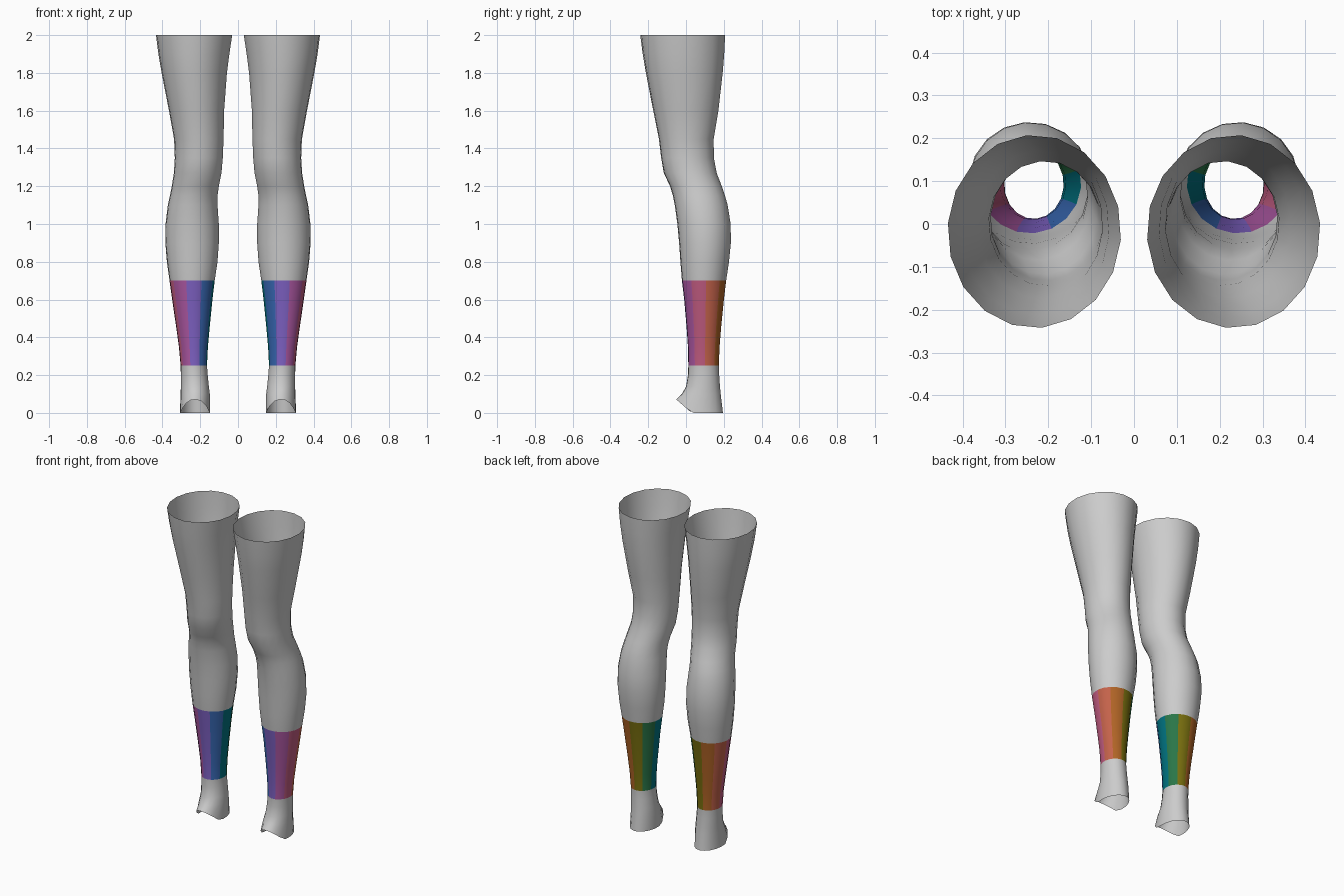
import bpy
import bmesh
import math

cube = bpy.data.objects.get("Cube")
if cube:
    bpy.data.objects.remove(cube, do_unlink=True)


def linear(c):
    c /= 255
    return c / 12.92 if c <= 0.04045 else ((c + 0.055) / 1.055) ** 2.4


def make_material(name, rgb):
    colour = [linear(c) for c in rgb] + [1.0]
    mat = bpy.data.materials.new(name)
    mat.use_nodes = True
    mat.diffuse_color = colour
    mat.node_tree.nodes["Principled BSDF"].inputs["Base Color"].default_value = colour
    return mat


# Grey for the leg, then nine hues running around the shin band
materials = [make_material(n, c) for n, c in (
    ("light grey", (204, 204, 204)),
    ("salmon", (197, 99, 75)),
    ("orange", (176, 100, 38)),
    ("olive", (122, 112, 15)),
    ("green", (42, 118, 72)),
    ("teal", (0, 114, 128)),
    ("blue", (55, 103, 178)),
    ("purple", (126, 97, 195)),
    ("magenta", (170, 86, 160)),
    ("rose", (192, 91, 128)),
)]

SIDES = 18
START = math.radians(5)
BAND_LOW, BAND_HIGH = 0.25, 0.70

# Leg cross-sections: height, inner x, outer x, front y, back y
SECTIONS = (
    (0.00, 0.147, 0.308, -0.052, 0.196),
    (0.10, 0.149, 0.304, -0.022, 0.184),
    (0.14, 0.154, 0.303, 0.000, 0.180),
    (0.20, 0.160, 0.303, 0.010, 0.176),
    (0.25, 0.164, 0.304, 0.012, 0.174),
    (0.35, 0.159, 0.313, 0.010, 0.178),
    (0.45, 0.150, 0.327, 0.003, 0.186),
    (0.60, 0.135, 0.349, -0.010, 0.201),
    (0.70, 0.123, 0.363, -0.022, 0.213),
    (0.80, 0.108, 0.377, -0.030, 0.228),
    (0.90, 0.101, 0.385, -0.037, 0.238),
    (1.00, 0.101, 0.384, -0.046, 0.237),
    (1.10, 0.108, 0.372, -0.060, 0.221),
    (1.15, 0.108, 0.361, -0.070, 0.207),
    (1.20, 0.101, 0.351, -0.085, 0.190),
    (1.27, 0.087, 0.340, -0.118, 0.163),
    (1.35, 0.080, 0.335, -0.132, 0.148),
    (1.45, 0.076, 0.339, -0.144, 0.147),
    (1.60, 0.073, 0.366, -0.174, 0.172),
    (1.80, 0.058, 0.405, -0.213, 0.195),
    (1.90, 0.045, 0.422, -0.230, 0.203),
    (2.00, 0.030, 0.435, -0.243, 0.208),
)


def build_leg(name, side):
    bm = bmesh.new()
    rings = []
    for z, x0, x1, y0, y1 in SECTIONS:
        ring = []
        for k in range(SIDES):
            a = START + math.tau * k / SIDES
            x = (x0 + x1) / 2 + (x1 - x0) / 2 * math.cos(a)
            y = (y0 + y1) / 2 + (y1 - y0) / 2 * math.sin(a)
            # The open ankle rim rises toward the instep
            lift = 0.07 * max(0.0, (0.03 - y) / 0.08) if z == 0 else 0
            ring.append(bm.verts.new((side * x, y, z + lift)))
        rings.append(ring)

    for i in range(len(rings) - 1):
        low, high = rings[i], rings[i + 1]
        in_band = BAND_LOW <= SECTIONS[i][0] < BAND_HIGH
        for k in range(SIDES):
            n = (k + 1) % SIDES
            corners = [low[k], low[n], high[n], high[k]]
            face = bm.faces.new(corners if side > 0 else corners[::-1])
            face.smooth = True
            # Each hue covers two columns of the shin band
            face.material_index = 1 + k // 2 if in_band else 0

    mesh = bpy.data.meshes.new(name)
    bm.to_mesh(mesh)
    bm.free()
    for mat in materials:
        mesh.materials.append(mat)
    obj = bpy.data.objects.new(name, mesh)
    bpy.context.collection.objects.link(obj)


build_leg("left_leg", 1)
build_leg("right_leg", -1)
